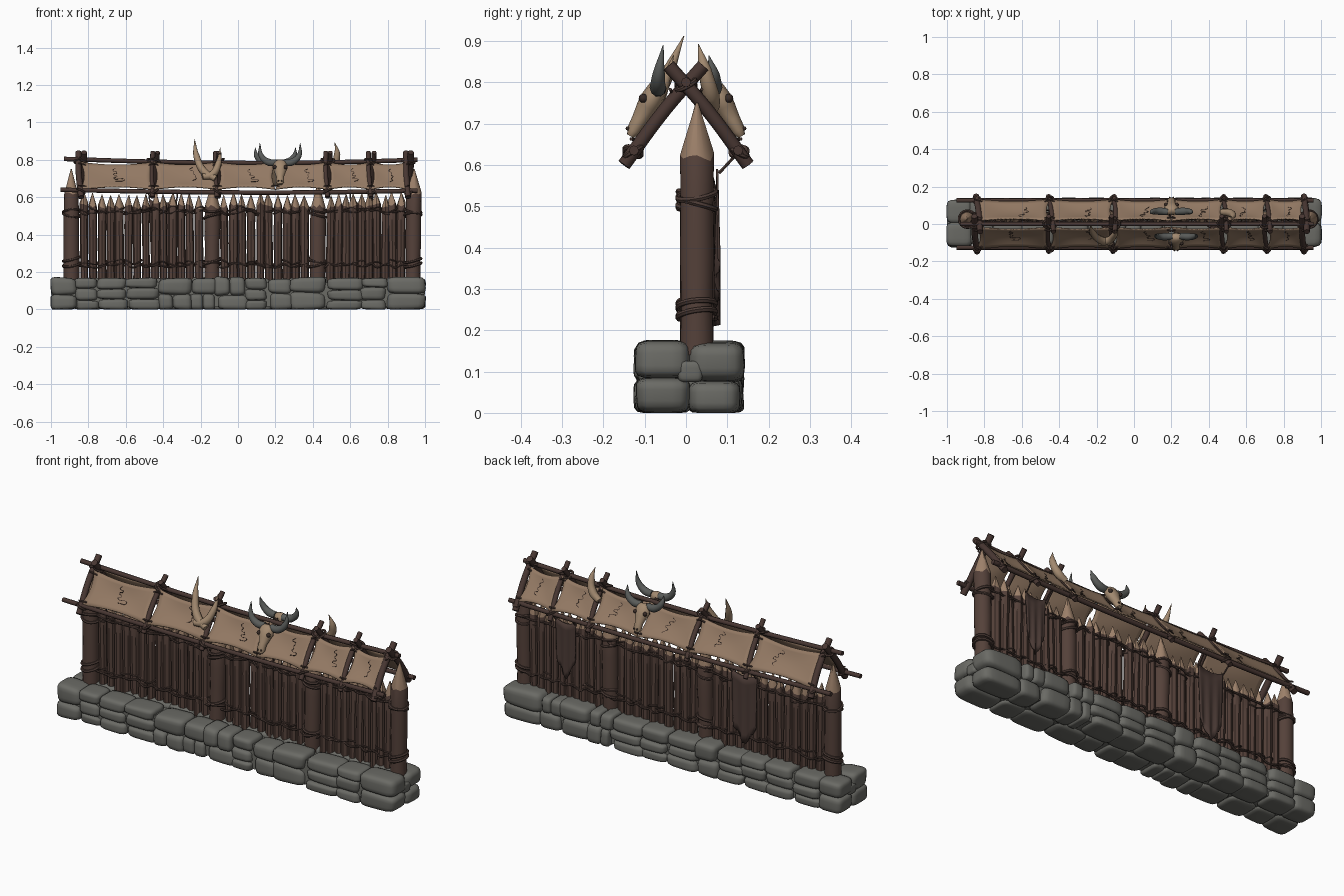
import bpy, bmesh, math, random
from mathutils import Vector, Matrix

random.seed(7)
rnd = random.uniform
if "Cube" in bpy.data.objects:
    bpy.data.objects.remove(bpy.data.objects["Cube"])


def material(name, r, g, b):
    m = bpy.data.materials.new(name)
    m.use_nodes = True
    m.diffuse_color = (r, g, b, 1)
    m.node_tree.nodes["Principled BSDF"].inputs["Base Color"].default_value = (r, g, b, 1)
    return m


WOOD = material("dark wood", .09, .053, .042)
POLE = material("pole wood", .065, .038, .032)
TIP = material("cut wood", .34, .22, .145)
HIDE = material("tan hide", .29, .19, .125)
STONE = material("grey stone", .145, .145, .13)
BONE = material("bone", .36, .25, .16)
HORN = material("grey horn", .10, .105, .10)
ROPE = material("rope", .075, .046, .038)
CLOTH = material("brown cloth", .07, .043, .036)
DARK = material("dark stitching", .04, .025, .02)


def finish(name, bm, mats, angle=40):
    bmesh.ops.recalc_face_normals(bm, faces=bm.faces)
    me = bpy.data.meshes.new(name)
    bm.to_mesh(me)
    bm.free()
    for m in mats:
        me.materials.append(m)
    ob = bpy.data.objects.new(name, me)
    bpy.context.collection.objects.link(ob)
    bpy.ops.object.select_all(action='DESELECT')
    ob.select_set(True)
    bpy.context.view_layer.objects.active = ob
    bpy.ops.object.shade_smooth_by_angle(angle=math.radians(angle))
    return ob


def tube(name, pts, radius, mat, radii=None, closed=False, res=2):
    """Round rod following points, with optional radius factors."""
    cu = bpy.data.curves.new(name, 'CURVE')
    cu.dimensions = '3D'
    cu.bevel_depth, cu.bevel_resolution = radius, res
    cu.resolution_u, cu.use_fill_caps = 5, True
    sp = cu.splines.new('BEZIER')
    sp.bezier_points.add(len(pts) - 1)
    for i, (bp, p) in enumerate(zip(sp.bezier_points, pts)):
        bp.co = p
        bp.handle_left_type = bp.handle_right_type = 'AUTO'
        bp.radius = radii[i] if radii else 1
    sp.use_cyclic_u = closed
    cu.materials.append(mat)
    ob = bpy.data.objects.new(name, cu)
    bpy.context.collection.objects.link(ob)
    bpy.ops.object.select_all(action='DESELECT')
    ob.select_set(True)
    bpy.context.view_layer.objects.active = ob
    bpy.ops.object.convert(target='MESH')
    bpy.ops.object.shade_smooth_by_angle(angle=math.radians(50))
    return ob


def loft(bm, rings, mat_rule=lambda i: 0):
    """Join rings of points into a capped skin."""
    vs = [[bm.verts.new(p) for p in r] for r in rings]
    n = len(vs[0])
    for i in range(len(vs) - 1):
        for j in range(n):
            k = (j + 1) % n
            f = bm.faces.new((vs[i][j], vs[i][k], vs[i + 1][k], vs[i + 1][j]))
            f.material_index = mat_rule(i)
    bm.faces.new(vs[0])
    bm.faces.new(vs[-1]).material_index = mat_rule(len(vs) - 2)


def stake(name, x, y, r, shoulder, top, sides=10):
    bm = bmesh.new()
    lean = Vector((rnd(-.006, .006), rnd(-.006, .006), 0))
    levels = [.14 + (shoulder - .14) * i / 4 for i in range(5)] + [top]
    rings = []
    for i, z in enumerate(levels):
        rr = r * (.07 if i == 5 else rnd(.92, 1.06))
        rings.append([Vector((x + rr * math.cos(a), y + rr * math.sin(a), z)) + lean * i / 4
                      for a in (math.tau * j / sides for j in range(sides))])
    for p in rings[4]:
        p.z += rnd(-.012, .012)
    loft(bm, rings, lambda i: 1 if i == 4 else 0)
    finish(name, bm, [WOOD, TIP])


def loop(name, x, y, z, r, thick=.006, tilt=.012):
    a0 = rnd(0, 6)
    tube(name, [(x + r * math.cos(a), y + r * math.sin(a), z + tilt * math.sin(a + a0))
                for a in (math.tau * i / 8 for i in range(8))], thick, ROPE, closed=True, res=1)


def stone(name, lo, hi):
    """Pillow-shaped block filling a box."""
    lo, hi = Vector(lo), Vector(hi)
    mid, half = (lo + hi) / 2, (hi - lo) / 2 * 1.03
    bm = bmesh.new()
    bmesh.ops.create_cube(bm, size=2)
    bmesh.ops.subdivide_edges(bm, edges=bm.edges, cuts=5, use_grid_fill=True)
    skew = [rnd(-.12, .12) for _ in range(3)]
    for v in bm.verts:
        c = v.co
        c /= (sum(abs(q) ** 5 for q in c)) ** .2
        w = Vector((c.x + skew[0] * c.z * .6, c.y * (1 + skew[1] * c.z * .4),
                    c.z * (1 + skew[2] * c.x)))
        v.co = mid + Vector([a * b for a, b in zip(w, half)])
        v.co.z = max(v.co.z, 0)
    finish(name, bm, [STONE], 80)


# Stone footing: front and back courses, some columns of three stones
for side, y0, y1 in (("front", -.125, .008), ("back", .008, .14)):
    x = -1.0
    while x < .99:
        w = rnd(.11, .19)
        w = 1 - x if 1 - x - w < .08 else w
        end = x < -.99 or x + w > .99
        cuts = [0, rnd(.075, .095), .168 + rnd(-.006, .006)]
        if not end and rnd(0, 1) < .45:
            cuts = [0, rnd(.045, .06), rnd(.1, .12), .168]
        for a, b in zip(cuts, cuts[1:]):
            inset = rnd(0, .014)
            ya, yb = (y0 + inset, y1) if side == "front" else (y0, y1 - inset)
            shift = 0 if end else rnd(-.014, .014)
            if not end and b - a > .07 and rnd(0, 1) < .35:
                m = x + w * rnd(.4, .6)
                stone(side + "_stone", (x + shift, ya, a), (m, yb, b))
                stone(side + "_stone", (m, ya, a), (x + w + shift, yb, b))
            else:
                stone(side + "_stone", (x + shift, ya, a), (x + w + shift, yb, b))
        x += w
for sx in (-1, 1):
    stone("end_pebble", (sx * .975 - .025, -.02, .075), (sx * .975 + .025, .04, .125))
bm = bmesh.new()
bmesh.ops.create_cube(bm, size=1, matrix=Matrix.LocRotScale((0, .005, .08), None, (1.9, .2, .13)))
finish("footing_core", bm, [STONE])

# Palisade: four stout posts with stakes between
posts = [(-.89, .75), (-.14, .68), (.425, .68), (.935, .75)]
for x, top in posts:
    stake("post", x, .026, .041, top - .13, top, 14)
    for z in (.24, .265, .5, .53):
        loop("post_lashing", x, .026, z + rnd(-.006, .006), .045, .007)
for (xa, _), (xb, _), n in zip(posts, posts[1:], (14, 10, 10)):
    for i in range(n):
        x = xa + .045 + (xb - xa - .09) * (i + .5) / n
        h = rnd(-.012, .012)
        stake("stake", x, .035 + rnd(-.006, .006), rnd(.0215, .025), .555 + h, .62 + h, 8)
        loop("stake_lashing", x, .035, .53 + rnd(-.02, .01), .025, .004)
        loop("stake_lashing", x, .035, .245 + rnd(-.01, .01), .025, .004)
    for z in (.235, .525):
        for y in (.012, .062):
            tube("binding_rope", [(xa + (xb - xa) * i / 16, y + .003 * (-1) ** i, z + rnd(-.012, .012))
                                  for i in range(17)], .005, ROPE, res=1)

# Roof frame: ridge, eaves and crossed rafters
tube("ridge_pole", [(-.93, 0, .805), (-.45, 0, .79), (.1, 0, .783), (.55, 0, .788), (.96, 0, .8)],
     .012, POLE)
for s in (-1, 1):
    tube("eave_pole", [(-.95, s * .126, .64), (-.3, s * .126, .628), (.4, s * .126, .626),
                       (.96, s * .126, .635)], .012, POLE)
rafters = [-.84, -.45, -.11, .48, .71, .91]
for x in rafters:
    end = x in (-.84, .91)
    for s in (-1, 1):
        dx = rnd(-.008, .008)
        tube("rafter", [(x - dx + s * .012, -s * .042, .84), (x + s * .012, s * .05, .735),
                        (x + dx, s * .15, .6)], .0165 if end else .013, POLE)
        loop("eave_knot", x, s * .128, .632, .02, .006)
    for d in (-.012, .012):
        loop("ridge_knot", x + d, 0, .793, .022, .006)


def roof(s, x, t, lift=0):
    return Vector((x, s * (.008 + .122 * t + lift * .8), .788 - .155 * t + lift * .6))


# Stretched hides with scalloped edges and zigzag stitching
bounds = rafters[:3] + [.2] + rafters[3:]
for s in (-1, 1):
    for x0, x1 in zip(bounds, bounds[1:]):
        def at(u, v, up=0):
            su, sv = math.sin(math.pi * u), math.sin(math.pi * v)
            t = .03 + .94 * v + (1 - 2 * v) * .09 * su
            return roof(s, x0 + (x1 - x0) * u + (1 - 2 * u) * .018 * sv, t, .006 - .014 * su * sv + up)
        bm = bmesh.new()
        nu, nv = 14, 8
        g = [[bm.verts.new(at(i / nu, j / nv)) for j in range(nv + 1)] for i in range(nu + 1)]
        for i in range(nu):
            for j in range(nv):
                bm.faces.new((g[i][j], g[i + 1][j], g[i + 1][j + 1], g[i][j + 1]))
        ob = finish("hide", bm, [HIDE], 60)
        mod = ob.modifiers.new("thickness", 'SOLIDIFY')
        mod.thickness, mod.offset = .006, 0
        u, v = rnd(.3, .6), rnd(.1, .2)
        path = [at(u + .03 * (-1) ** k + .03 * k * rnd(.2, 1), v + .08 * k, .003) for k in range(8)]
        tube("hide_seam", path, .002, DARK, res=0)
        for v in (.1, .9):
            for u in (.06, .94):
                tube("hide_tie", [at(u, v, .004), at(.5 + (u - .5) * 1.25, v, .014)], .004, ROPE, res=1)


# Horned skulls resting on both slopes
def skull(s, cx):
    axis = Vector((0, s * .5, -.866))
    out = Vector((0, s * .866, .5))
    top = Vector((cx, s * .062, .795))
    bm = bmesh.new()
    rings = []
    for d, w, h in ((0, .022, .014), (.012, .036, .024), (.045, .041, .028), (.065, .032, .026),
                    (.1, .02, .02), (.13, .022, .017), (.145, .013, .009)):
        rings.append([top + axis * d + Vector((w * math.cos(a), 0, 0)) + out * h * math.sin(a)
                      for a in (math.tau * j / 12 for j in range(12))])
    loft(bm, rings)
    finish("skull", bm, [BONE], 60)
    for k in (-1, 1):
        for d, px, r, o in ((.05, .029, .011, .019), (.132, .009, .005, .015)):
            bm = bmesh.new()
            bmesh.ops.create_uvsphere(bm, u_segments=10, v_segments=6, radius=r, matrix=Matrix.Translation(
                top + axis * d + out * o + Vector((k * px, 0, 0))))
            finish("skull_hollow", bm, [DARK], 60)
        h = .89 if s < 0 else .865
        tube("skull_horn", [(cx + k * .02, s * .065, .785), (cx + k * .06, s * .068, .787),
                            (cx + k * .1, s * .066, .82), (cx + k * .108, s * .055, h)],
             .02, HORN, [.9, 1, .75, .05], res=3)


skull(-1, .225)
skull(1, .2)

# Loose bone horns tied over the ridge
for pts in ([(-.12, -.1, .7), (-.18, -.085, .735), (-.222, -.045, .82), (-.232, -.005, .912)],
            [(-.19, -.1, .71), (-.14, -.09, .72), (-.105, -.06, .78), (-.095, -.03, .865)],
            [(.47, .065, .74), (.51, .06, .77), (.53, .045, .83), (.518, .03, .892)]):
    tube("bone_horn", pts, .021, BONE, [.8, 1, .8, .05], res=3)

# Ragged banners hanging behind the wall
for cx, w, low in ((.66, .12, .27), (-.4, .15, .2)):
    bm = bmesh.new()
    n, m = 16, 8
    g = []
    for i in range(n + 1):
        u = i / n * 2 - 1
        bottom = low + .1 * abs(u) ** 1.3 + rnd(0, .015)
        g.append([bm.verts.new((cx + u * w / 2 * (1 - .12 * j / m), .078 + .006 * math.sin(u * 9) * j / m,
                                .59 + (bottom - .59) * j / m - .02 * (1 - u * u) * (1 - j / m)))
                  for j in range(m + 1)])
    for i in range(n):
        for j in range(m):
            bm.faces.new((g[i][j], g[i + 1][j], g[i + 1][j + 1], g[i][j + 1]))
    ob = finish("banner", bm, [CLOTH], 60)
    ob.modifiers.new("thickness", 'SOLIDIFY').thickness = .005
    for k in (-1, 1):
        tube("banner_cord", [(cx + k * w * .48, .08, .58), (cx + k * w * .52, .126, .63)], .004, ROPE, res=1)
